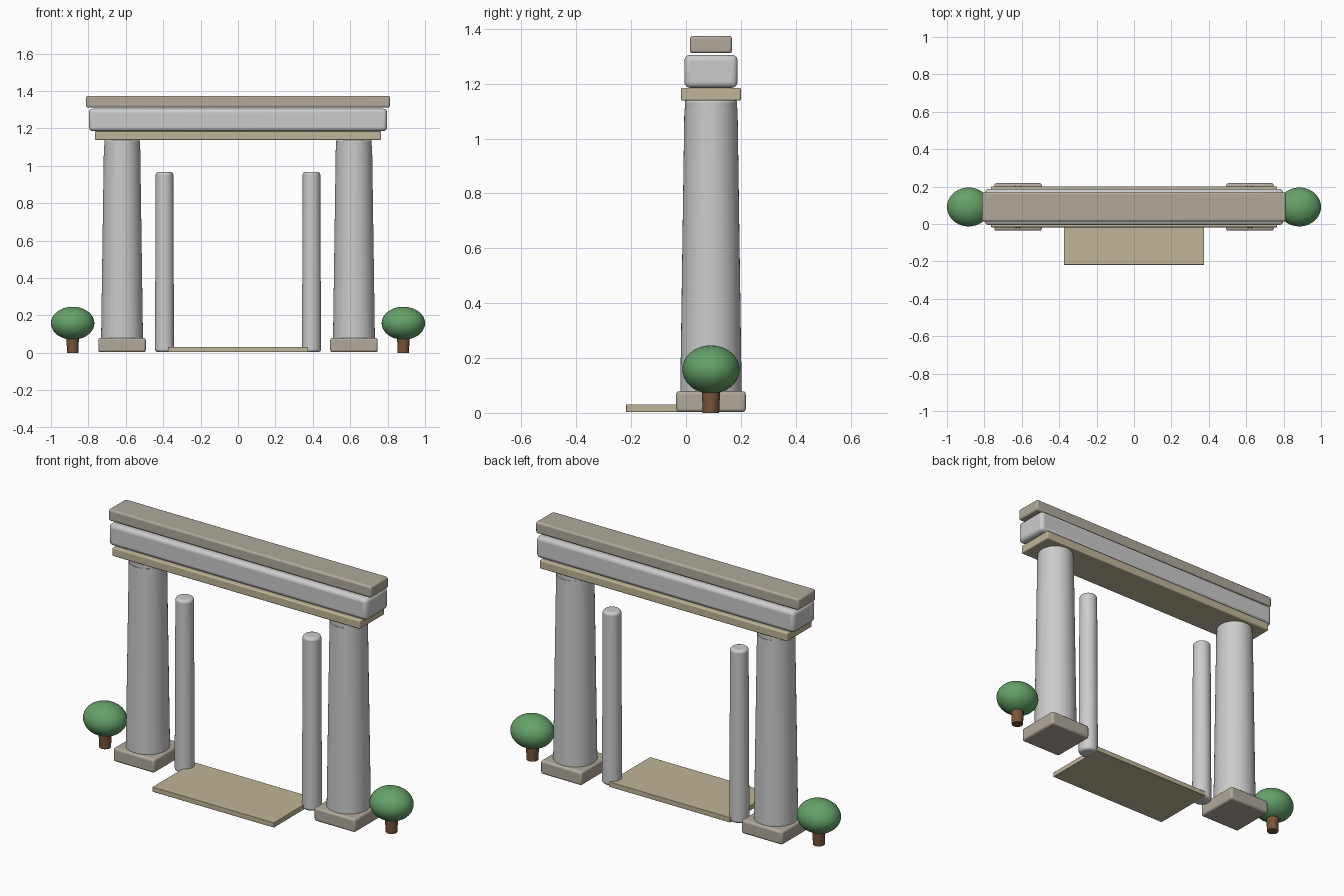
import bpy
import math

if "Cube" in bpy.data.objects:
    bpy.data.objects.remove(bpy.data.objects["Cube"])

YC = 0.091  # depth centre of the gateway


def material(name, rgb):
    m = bpy.data.materials.new(name)
    m.diffuse_color = (*rgb, 1)
    m.use_nodes = True
    m.node_tree.nodes["Principled BSDF"].inputs["Base Color"].default_value = m.diffuse_color
    return m


stone = material("warm_stone", (0.44, 0.40, 0.33))
sand = material("sandstone", (0.52, 0.46, 0.31))
leaf = material("leaf_green", (0.13, 0.36, 0.14))
bark = material("bark_brown", (0.19, 0.09, 0.04))


def finish(ob, name, mat):
    ob.name = name
    if mat:
        ob.data.materials.append(mat)
    bpy.ops.object.shade_smooth_by_angle(angle=math.radians(35))


def block(name, x, y, z, bevel, mat=None):
    """Bevelled box from (min, max) ranges."""
    bpy.ops.mesh.primitive_cube_add(size=1, location=[sum(r) / 2 for r in (x, y, z)])
    ob = bpy.context.object
    ob.scale = [r[1] - r[0] for r in (x, y, z)]
    bpy.ops.object.transform_apply(location=False, rotation=False, scale=True)
    b = ob.modifiers.new("bevel", 'BEVEL')
    b.width, b.segments = bevel, 3
    finish(ob, name, mat)


def post(name, x, z0, z1, r0, r1, bevel=0, mat=None):
    """Tapered round post."""
    bpy.ops.mesh.primitive_cone_add(vertices=48, radius1=r0, radius2=r1,
                                    depth=z1 - z0, location=(x, YC, (z0 + z1) / 2))
    ob = bpy.context.object
    if bevel:
        b = ob.modifiers.new("bevel", 'BEVEL')
        b.width, b.segments = bevel, 3
        b.limit_method = 'ANGLE'
    finish(ob, name, mat)


def around(c, h):
    return (c - h, c + h)


for side, s in (("left", -1), ("right", 1)):
    # Main columns
    block(f"{side}_column_base", around(s * 0.62, 0.127), around(YC, 0.127), (0.003, 0.079), 0.012, stone)
    post(f"{side}_column_shaft", s * 0.62, 0.005, 1.109, 0.113, 0.097)
    post(f"{side}_column_neck", s * 0.62, 1.10, 1.14, 0.095, 0.095, 0.008)
    # Slim inner posts
    post(f"{side}_inner_post", s * 0.393, 0.004, 0.967, 0.051, 0.047, 0.014)
    # Round trees
    post(f"{side}_tree_trunk", s * 0.884, 0.0, 0.11, 0.030, 0.035, 0, bark)
    bpy.ops.mesh.primitive_uv_sphere_add(segments=40, ring_count=24, radius=1,
                                         location=(s * 0.884, YC, 0.158))
    crown = bpy.context.object
    crown.scale = (0.116, 0.104, 0.088)
    finish(crown, f"{side}_tree_crown", leaf)

# Stacked beams across the top
block("lower_beam", around(0, 0.765), around(YC, 0.109), (1.138, 1.185), 0.006, sand)
block("main_beam", around(0, 0.797), around(YC, 0.097), (1.185, 1.305), 0.02)
block("cap_beam", around(0, 0.812), around(YC, 0.077), (1.311, 1.374), 0.01, stone)

# Walkway through the gate
block("walkway", around(0, 0.375), (-0.219, 0.145), (0.003, 0.031), 0.003, sand)
